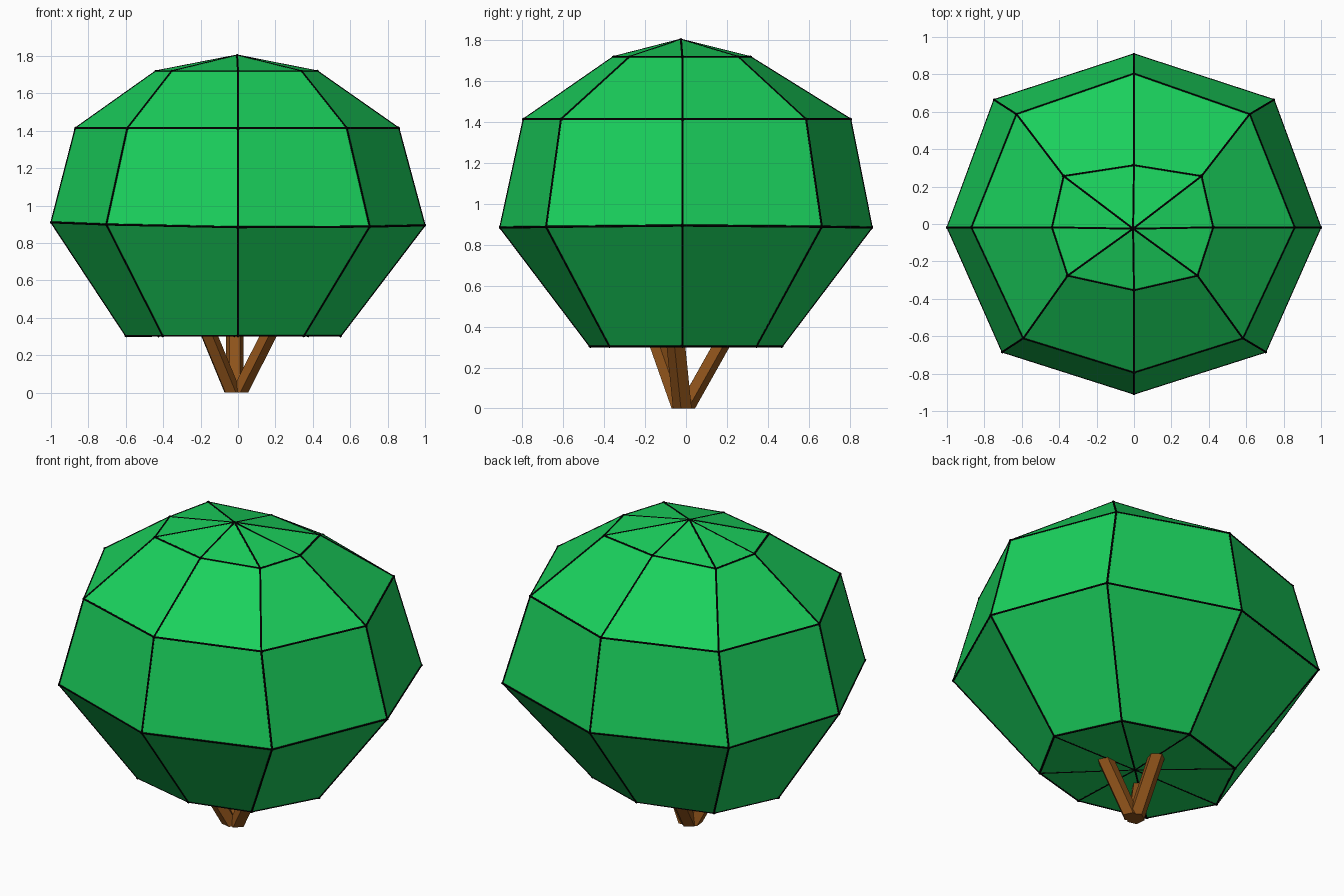
import bpy, bmesh, math
from mathutils import Vector, Matrix

if "Cube" in bpy.data.objects:
    bpy.data.objects.remove(bpy.data.objects["Cube"])


def material(name, rgb):
    m = bpy.data.materials.new(name)
    m.diffuse_color = (*rgb, 1)
    m.use_nodes = True
    m.node_tree.nodes["Principled BSDF"].inputs["Base Color"].default_value = m.diffuse_color
    return m


def make(name, bm, mat):
    bmesh.ops.recalc_face_normals(bm, faces=bm.faces)
    me = bpy.data.meshes.new(name)
    bm.to_mesh(me)
    bm.free()
    me.materials.append(mat)
    ob = bpy.data.objects.new(name, me)
    bpy.context.collection.objects.link(ob)


def skin(bm, a, b):
    # quads between two closed rings
    for i in range(len(a)):
        j = (i + 1) % len(a)
        bm.faces.new((a[i], a[j], b[j], b[i]))


def rod(bm, p, q, r):
    # thin six-sided bar from p to q
    d = q - p
    m = Matrix.Translation((p + q) / 2) @ d.to_track_quat('Z', 'Y').to_matrix().to_4x4()
    bmesh.ops.create_cone(bm, cap_ends=True, segments=6, radius1=r, radius2=r,
                          depth=d.length, matrix=m)


leaf = material("leaf green", (0.0103, 0.63, 0.107))
bark = material("bark brown", (0.27, 0.085, 0.0105))
line = material("seam black", (0.001, 0.001, 0.001))

# foliage: stacked eight-sided rings (z, left, right, front, back, diagonal x, diagonal y, centre y)
rings = [
    (0.303, -0.60, 0.55, -0.47, 0.47, 0.39, 0.36, -0.015),
    (0.885, -1.00, 1.00, -0.91, 0.91, 0.727, 0.675, -0.01),
    (1.415, -0.87, 0.86, -0.795, 0.805, 0.606, 0.60, -0.012),
    (1.72, -0.44, 0.425, -0.355, 0.315, 0.359, 0.267, -0.01),
]
bm = bmesh.new()
loops = []
for n, (z, l, r, f, b, dx, dy, cy) in enumerate(rings):
    cx = (l + r) / 2
    pts = [(r, -0.018), (cx + dx * 1.03, cy + dy), (0, b), (cx - dx * 1.03, cy + dy),
           (l, -0.018), (cx - dx * 0.97, cy - dy), (0, f), (cx + dx * 0.97, cy - dy)]
    # the widest ring is slightly uneven
    loops.append([bm.verts.new((x, y, z + (0.018 * x * x - 0.008 * x if n == 1 else 0)))
                  for x, y in pts])
for a, b in zip(loops, loops[1:]):
    skin(bm, a, b)
hub = bm.verts.new((-0.02, -0.015, 0.303))
apex = bm.verts.new((-0.005, -0.025, 1.805))
for ring, tip in ((loops[0], hub), (loops[-1], apex)):
    for i in range(8):
        bm.faces.new((ring[i], ring[(i + 1) % 8], tip))

# black seams: thin bars just breaking through every edge, with small knots at the corners
seams = bmesh.new()
core = Vector((0, 0, 0.9))
inset = lambda v: v.co + (core - v.co).normalized() * 0.003
for e in bm.edges:
    rod(seams, inset(e.verts[0]), inset(e.verts[1]), 0.006)
for v in bm.verts:
    bmesh.ops.create_icosphere(seams, subdivisions=1, radius=0.010,
                               matrix=Matrix.Translation(inset(v)))
make("foliage", bm, leaf)
make("foliage_seams", seams, line)

# three slanted five-sided branches spreading from the ground into the foliage
branches = [
    ("left_branch", (-0.03, -0.025, 0.0), (-0.17, -0.145, 0.34)),
    ("right_branch", (0.006, -0.015, 0.0), (0.178, -0.05, 0.34)),
    ("back_branch", (-0.017, -0.005, 0.0), (-0.018, 0.186, 0.34)),
]
for name, p, q in branches:
    bm = bmesh.new()
    lean = math.atan2(q[1] - p[1], q[0] - p[0])
    ends = []
    for c in (p, q):
        ends.append([bm.verts.new(Vector(c) + Vector((0.049 * math.cos(lean + k * math.tau / 5),
                                                      0.049 * math.sin(lean + k * math.tau / 5), 0)))
                     for k in range(5)])
    skin(bm, *ends)
    bm.faces.new(ends[0][::-1])
    bm.faces.new(ends[1])
    make(name, bm, bark)
